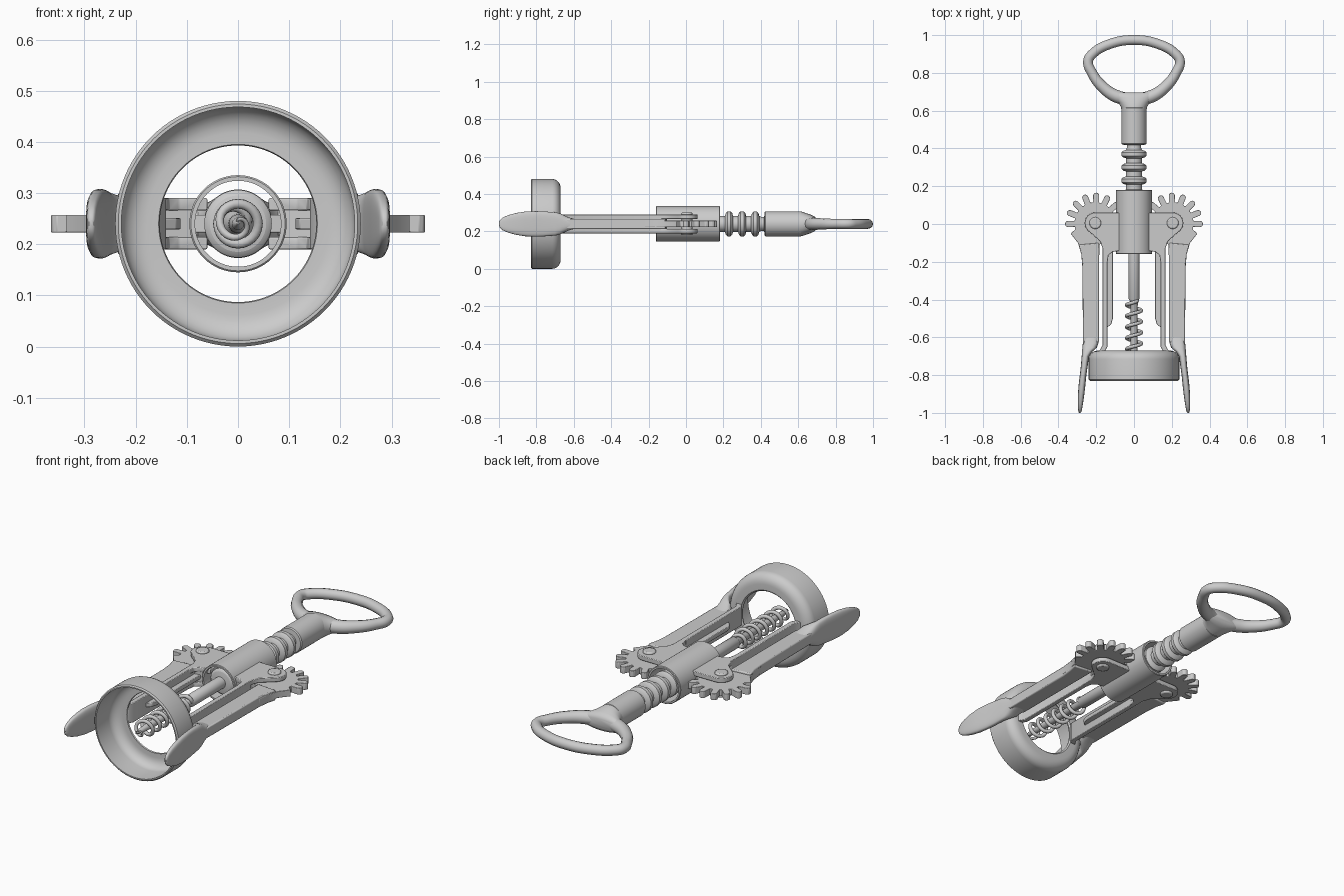
import bpy, bmesh, math
from mathutils import Vector

if "Cube" in bpy.data.objects:
    bpy.data.objects.remove(bpy.data.objects["Cube"])

ZC = 0.24  # height of the long axis


def finish(name, bm, mirror=False, bevel=0, angle=35):
    bmesh.ops.recalc_face_normals(bm, faces=bm.faces)
    me = bpy.data.meshes.new(name)
    bm.to_mesh(me)
    bm.free()
    ob = bpy.data.objects.new(name, me)
    bpy.context.collection.objects.link(ob)
    smooth(ob, angle)
    if bevel:
        m = ob.modifiers.new("Bevel", 'BEVEL')
        m.width, m.segments, m.limit_method = bevel, 2, 'ANGLE'
    if mirror:
        ob.modifiers.new("Mirror", 'MIRROR').use_clip = False
    return ob


def smooth(ob, angle=35):
    bpy.ops.object.select_all(action='DESELECT')
    ob.select_set(True)
    bpy.context.view_layer.objects.active = ob
    bpy.ops.object.shade_smooth_by_angle(angle=math.radians(angle))


def bridge(bm, rings, closed=False, caps=False):
    n = len(rings[0])
    pairs = list(zip(rings, rings[1:])) + ([(rings[-1], rings[0])] if closed else [])
    for a, b in pairs:
        for i in range(n):
            bm.faces.new((a[i], a[(i + 1) % n], b[(i + 1) % n], b[i]))
    if caps:
        bm.faces.new(rings[0])
        bm.faces.new(rings[-1])


def lathe(name, profile, closed=False, n=64):
    """Revolve (radius, y) points about the long axis."""
    bm = bmesh.new()
    rings = [[bm.verts.new((r * math.cos(2 * math.pi * i / n), y, ZC + r * math.sin(2 * math.pi * i / n)))
              for i in range(n)] for r, y in profile]
    bridge(bm, rings, closed, not closed)
    return finish(name, bm)


def loft(name, sections, power=1.0, mirror=False, n=40):
    """Skin (y, x centre, x half, z half) rounded sections."""
    bm = bmesh.new()
    f = lambda v: math.copysign(abs(v) ** power, v)
    rings = [[bm.verts.new((xc + xh * f(math.cos(2 * math.pi * i / n)), y,
                            ZC + zh * f(math.sin(2 * math.pi * i / n))))
              for i in range(n)] for y, xc, xh, zh in sections]
    bridge(bm, rings, caps=True)
    return finish(name, bm, mirror, angle=50)


def plate(name, outline, spans, bevel=0.003):
    """Extrude an xy outline through each z span, mirrored to both sides."""
    bm = bmesh.new()
    for z0, z1 in spans:
        rings = [[bm.verts.new((x, y, ZC + z)) for x, y in outline] for z in (z0, z1)]
        bridge(bm, rings, caps=True)
    return finish(name, bm, True, bevel)


def tube(name, points, radius, cyclic=False, kind='POLY'):
    """Round wire through (x, y, z, radius factor) points, turned into a mesh."""
    cu = bpy.data.curves.new(name, 'CURVE')
    cu.dimensions, cu.bevel_depth, cu.bevel_resolution = '3D', radius, 4
    cu.resolution_u, cu.use_fill_caps = 12, not cyclic
    sp = cu.splines.new(kind)
    pts = sp.bezier_points if kind == 'BEZIER' else sp.points
    pts.add(len(points) - 1)
    for p, (x, y, z, r) in zip(pts, points):
        if kind == 'BEZIER':
            p.co = (x, y, z)
            p.handle_left_type = p.handle_right_type = 'AUTO'
        else:
            p.co = (x, y, z, 1)
        p.radius = r
    sp.use_cyclic_u = cyclic
    ob = bpy.data.objects.new(name, cu)
    bpy.context.collection.objects.link(ob)
    bpy.ops.object.select_all(action='DESELECT')
    ob.select_set(True)
    bpy.context.view_layer.objects.active = ob
    bpy.ops.object.convert(target='MESH')
    smooth(bpy.context.view_layer.objects.active, 60)


# bottle cup, open at the front with a rounded shoulder
outer = [(0.24 - 0.05 * (1 - math.cos(a)), -0.715 + 0.045 * math.sin(a))
         for a in [math.pi / 12 * k for k in range(7)]]
inner = [(r - 0.012, y - 0.014) for r, y in reversed(outer)]
lathe("bottle_cup", [(0.234, -0.83), (0.24, -0.824)] + outer +
      [(0.16, -0.67), (0.153, -0.677), (0.155, -0.684)] + inner + [(0.228, -0.83)], True, 96)

# sleeve around the rack
lathe("sleeve", [(0.095, -0.157), (0.095, 0.178), (0.092, 0.181), (0.084, 0.181),
                 (0.084, -0.16), (0.092, -0.16)], True)

# ridged rack and handle stem
rack = [(0.03, -0.145), (0.055, -0.14)]
for k in range(8):
    y = -0.12 + 0.07 * k
    rack += [(0.042, y - 0.022), (0.058, y - 0.017), (0.066, y - 0.009), (0.066, y + 0.009),
             (0.058, y + 0.017), (0.042, y + 0.022)]
rack += [(0.038, 0.402), (0.038, 0.418), (0.062, 0.42), (0.067, 0.425), (0.067, 0.615), (0.06, 0.62)]
lathe("rack_and_stem", rack)

# handle neck flattening into the loop
loft("handle_neck", [(0.60, 0, 0.066, 0.066), (0.62, 0, 0.069, 0.065), (0.645, 0, 0.085, 0.057),
                     (0.67, 0, 0.108, 0.048), (0.69, 0, 0.122, 0.038), (0.697, 0, 0.115, 0.022)])

# pull loop
half = [(0.13, 0.952, 1), (0.22, 0.900, 1), (0.243, 0.862, 1), (0.222, 0.80, 1.02),
        (0.165, 0.725, 1.15), (0.09, 0.675, 1.3)]
loop = [(0, 0.974)] and [(0, 0.974, ZC, 1)] + [(x, y, ZC, r) for x, y, r in half] + \
    [(0, 0.66, ZC, 1.3)] + [(-x, y, ZC, r) for x, y, r in reversed(half)]
tube("pull_loop", loop, 0.026, True, 'BEZIER')

# screw shaft, core and spiral
lathe("screw_shaft", [(0.03, -0.14), (0.03, -0.395), (0.02, -0.41), (0.018, -0.70),
                      (0.012, -0.80), (0.002, -0.832)], n=32)
turns, steps = 7.3, 24
spiral = []
for i in range(int(turns * steps) + 1):
    t = i / (turns * steps)
    a = 2 * math.pi * turns * t
    r = 0.039 * min(1, 0.4 + t * 12, (1.02 - t) * 7)
    spiral.append((r * math.cos(a), -0.40 - 0.425 * t, ZC + r * math.sin(a), min(1, 0.3 + (1 - t) * 5)))
tube("screw_spiral", spiral, 0.0095)

# frame: clevis plates, web, struts and ribs
PX, PY = 0.205, 0.005
ear = [(PX + 0.056 * math.cos(a), PY + 0.056 * math.sin(a))
       for a in [math.radians(90 - 15 * k) for k in range(11)]]
plate("clevis_plates", [(0.06, 0.061)] + ear + [(0.18, -0.09), (0.166, -0.13), (0.166, -0.20),
      (0.14, -0.20), (0.135, -0.165), (0.115, -0.148), (0.06, -0.14)], [(0.026, 0.05), (-0.05, -0.026)])
plate("clevis_web", [(0.088, -0.122), (0.16, -0.122), (0.16, -0.155), (0.088, -0.142)], [(-0.049, 0.049)])
plate("strut", [(0.141, -0.13), (0.166, -0.13), (0.166, -0.64), (0.185, -0.675), (0.155, -0.675),
                (0.141, -0.65)], [(-0.05, 0.05)])
plate("strut_rib", [(0.145, -0.14), (0.112, -0.14), (0.112, -0.50), (0.12, -0.53), (0.145, -0.55)],
      [(-0.011, 0.011)])

# toothed gear head, one outline with rounded teeth
gear = []
for k in range(9):
    c = math.radians(k * 23.5 - 2)
    for dr, w in ((0.11, 0.016), (0.15, 0.016), (0.158, 0.010), (0.161, 0.0),
                  (0.158, -0.010), (0.15, -0.016), (0.11, -0.016)):
        a = c - w / dr
        gear.append((PX + dr * math.cos(a), PY + dr * math.sin(a)))
gear += [(0.13, -0.075), (0.183, -0.11), (0.185, -0.22), (0.274, -0.22), (0.279, -0.16),
         (0.297, -0.10), (0.336, -0.05), (0.312, -0.03)]
plate("gear_head", gear, [(-0.017, 0.017)], 0.002)

# lever arm and flared thumb grip
plate("lever_arm", [(0.186, -0.10), (0.292, -0.11), (0.279, -0.16), (0.273, -0.22), (0.270, -0.64),
                    (0.195, -0.64), (0.186, -0.62)], [(-0.027, 0.027)], 0.005)
grip = [(-0.60, .188, .269, .027), (-0.63, .188, .271, .036), (-0.655, .197, .273, .048),
        (-0.675, .220, .275, .057), (-0.70, .238, .277, .062), (-0.75, .245, .281, .066),
        (-0.80, .252, .287, .068), (-0.86, .258, .294, .066), (-0.91, .264, .297, .058),
        (-0.95, .270, .297, .047), (-0.98, .275, .296, .034), (-0.995, .279, .294, .020),
        (-1.0, .283, .291, .008)]
loft("thumb_grip", [(y, (a + b) / 2, (b - a) / 2, z) for y, a, b, z in grip], 0.65, True)

# pivot rivets
plate("pivot_rivet", [(PX + 0.031 * math.cos(math.pi * k / 16), PY + 0.031 * math.sin(math.pi * k / 16))
                      for k in range(32)], [(-0.06, 0.06)], 0.006)
